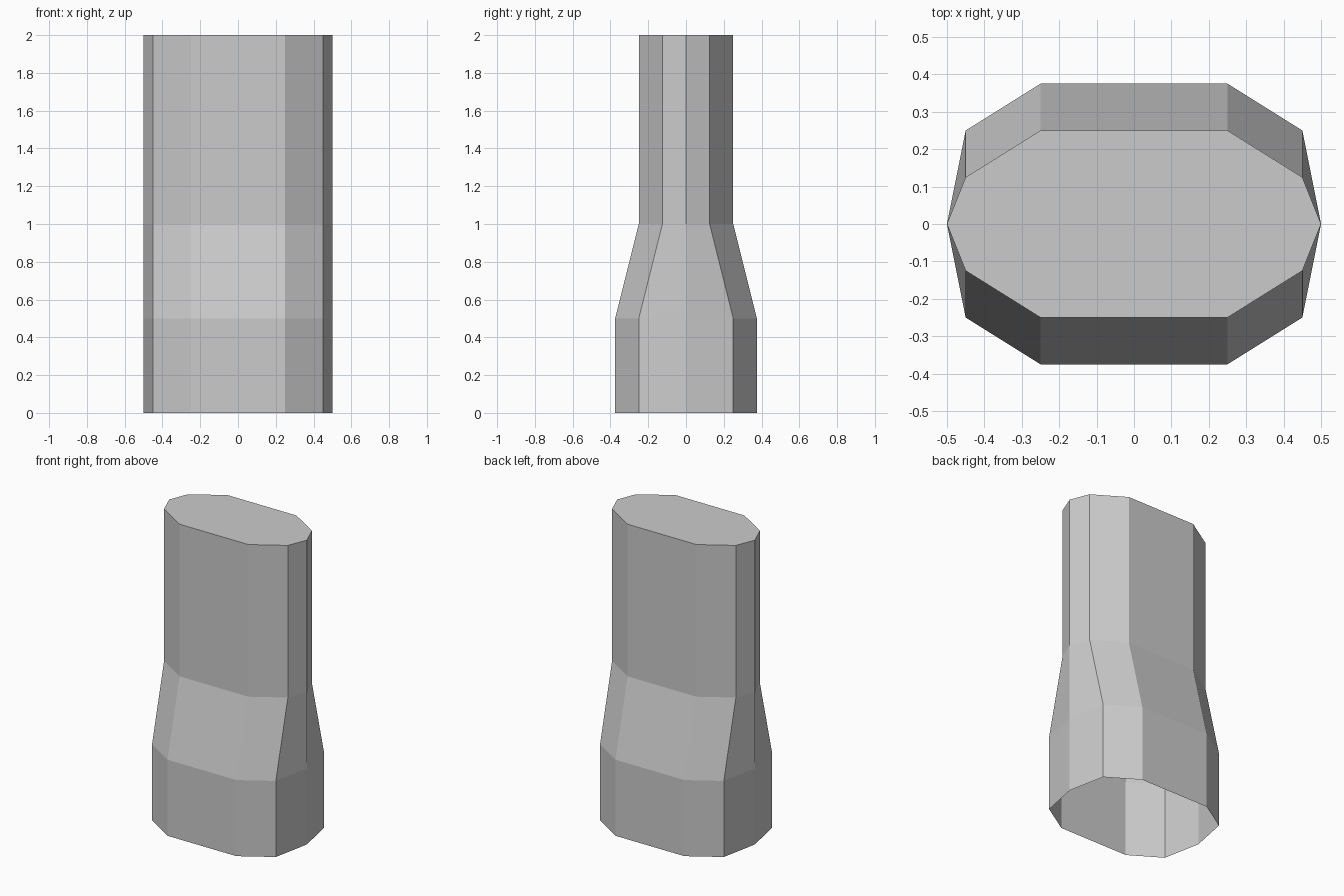
import bpy
import bmesh

cube = bpy.data.objects.get("Cube")
if cube:
    bpy.data.objects.remove(cube, do_unlink=True)

# Plain grey material
grey = bpy.data.materials.new("light_grey")
grey.use_nodes = True
colour = (0.6, 0.6, 0.6, 1.0)
grey.diffuse_color = colour
grey.node_tree.nodes["Principled BSDF"].inputs["Base Color"].default_value = colour


def outline(side_y, front_y):
    """Ten-sided flattened outline, counter-clockwise from +x."""
    quarter = [(0.45, side_y), (0.25, front_y)]
    back = [(0.5, 0)] + quarter + [(-x, y) for x, y in reversed(quarter)]
    return back + [(-x, -y) for x, y in back]


# Height of each ring with its outline: wide base, taper, narrow neck
wide, narrow = outline(0.25, 0.375), outline(0.125, 0.25)
sections = [(0, wide), (0.5, wide), (1, narrow), (2, narrow)]

# Walls, open underneath and closed at the top
bm = bmesh.new()
rings = [[bm.verts.new((x, y, z)) for x, y in ring] for z, ring in sections]
for low, high in zip(rings, rings[1:]):
    for i in range(len(low)):
        j = (i + 1) % len(low)
        bm.faces.new((low[i], low[j], high[j], high[i]))
bm.faces.new(rings[-1])

mesh = bpy.data.meshes.new("tapered_tube")
bm.to_mesh(mesh)
bm.free()
mesh.materials.append(grey)
tube = bpy.data.objects.new("tapered_tube", mesh)
bpy.context.collection.objects.link(tube)
